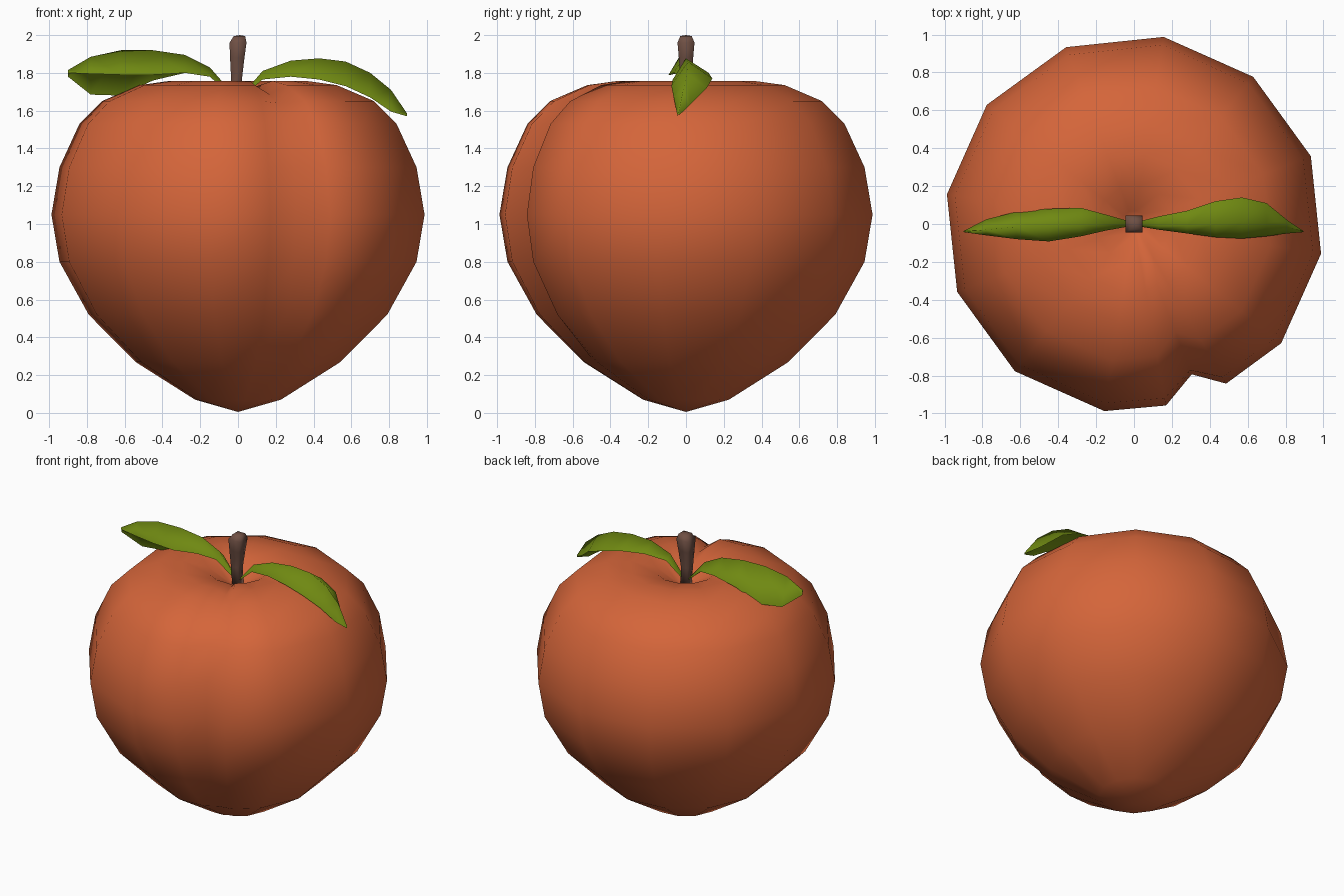
import bpy
import bmesh
from math import cos, sin, radians

cube = bpy.data.objects.get("Cube")
if cube:
    bpy.data.objects.remove(cube, do_unlink=True)


def make_material(name, color):
    mat = bpy.data.materials.new(name)
    mat.use_nodes = True
    mat.diffuse_color = (*color, 1)
    bsdf = mat.node_tree.nodes["Principled BSDF"]
    bsdf.inputs["Base Color"].default_value = (*color, 1)
    bsdf.inputs["Roughness"].default_value = 0.8
    return mat


def finish(bm, name, material):
    """Turn the bmesh into a smooth shaded object."""
    for face in bm.faces:
        face.smooth = True
    mesh = bpy.data.meshes.new(name)
    bm.to_mesh(mesh)
    bm.free()
    mesh.materials.append(material)
    obj = bpy.data.objects.new(name, mesh)
    bpy.context.scene.collection.objects.link(obj)
    return obj


def bridge(bm, lower, upper, closed=True):
    """Join two rows of vertices with quads."""
    count = len(lower)
    for i in range(count if closed else count - 1):
        j = (i + 1) % count
        bm.faces.new((lower[i], lower[j], upper[j], upper[i]))


def fan(bm, ring, point, flip=False):
    """Close a ring of vertices onto one point."""
    tip = bm.verts.new(point)
    for i, vert in enumerate(ring):
        following = ring[(i + 1) % len(ring)]
        bm.faces.new((following, vert, tip) if flip else (vert, following, tip))


skin = make_material("peach_orange", (0.66, 0.13, 0.042))
leaf_green = make_material("leaf_green", (0.16, 0.25, 0.006))
bark = make_material("stem_brown", (0.16, 0.08, 0.058))

# Fruit: twelve-sided lathe, with the seam column pulled inwards
# Each ring: radius, height, seam depth, seam drop
RINGS = [
    (0.23, 0.07, 0.01, 0), (0.55, 0.27, 0.03, 0), (0.8, 0.52, 0.08, 0),
    (0.957, 0.8, 0.13, 0), (1.0, 1.05, 0.15, 0), (0.957, 1.3, 0.13, 0),
    (0.85, 1.53, 0.12, 0), (0.73, 1.65, 0.12, 0.01), (0.53, 1.735, 0.06, 0.05),
    (0.37, 1.757, 0.03, 0.05), (0.2, 1.73, 0, 0.03), (0.07, 1.65, 0, 0),
]
SEAM = -69
columns = sorted([SEAM + 30 * k for k in range(12)] + [SEAM - 11, SEAM + 9])

bm = bmesh.new()
previous = None
for radius, height, depth, drop in RINGS:
    ring = []
    for angle in columns:
        r, z = radius, height
        if angle == SEAM:
            r, z = r - depth, z - drop
        elif abs(angle - SEAM) < 20:
            r -= depth * 0.18
        a = radians(angle)
        ring.append(bm.verts.new((r * cos(a), r * sin(a), z)))
    if previous:
        bridge(bm, previous, ring)
    else:
        fan(bm, ring, (0, 0, 0.005), flip=True)
    previous = ring
fan(bm, previous, (0, 0, 1.62))
finish(bm, "fruit", skin)

# Stem: square rod that flares towards its tip
STEM = [(0.0, 1.6, 0.026), (-0.008, 1.76, 0.028), (-0.004, 1.88, 0.038),
        (0.0, 1.96, 0.045), (0.008, 1.995, 0.03)]
bm = bmesh.new()
previous = None
for x, z, half in STEM:
    ring = [bm.verts.new((x + sx * half, sy * half, z))
            for sx, sy in ((-1, -1), (1, -1), (1, 1), (-1, 1))]
    if previous:
        bridge(bm, previous, ring)
    else:
        bm.faces.new(ring[::-1])
    previous = ring
fan(bm, previous, (0.01, 0, 2.0))
finish(bm, "stem", bark)


# Leaves: thin folded sheets with a raised midrib
def make_leaf(name, side, stations):
    """Each station: distance out, then (y, z) of front edge, midrib, back edge."""
    bm = bmesh.new()
    previous = None
    for out, *edges in stations:
        row = [bm.verts.new((side * out, y, z)) for y, z in edges]
        if previous:
            bridge(bm, previous, row, closed=False)
        previous = row
    bmesh.ops.recalc_face_normals(bm, faces=bm.faces)
    # Keep the upper surface facing up
    if sum(face.normal.z for face in bm.faces) < 0:
        bmesh.ops.reverse_faces(bm, faces=bm.faces)
    finish(bm, name, leaf_green)


make_leaf("left_leaf", 1, [
    (0.01, (-0.01, 1.66), (0, 1.67), (0.01, 1.66)),
    (0.13, (-0.03, 1.765), (-0.01, 1.81), (0.04, 1.78)),
    (0.28, (-0.05, 1.78), (-0.01, 1.865), (0.07, 1.8)),
    (0.43, (-0.07, 1.765), (0.0, 1.877), (0.12, 1.8)),
    (0.57, (-0.077, 1.73), (0.01, 1.86), (0.14, 1.77)),
    (0.7, (-0.065, 1.67), (0.005, 1.8), (0.11, 1.72)),
    (0.81, (-0.05, 1.595), (-0.015, 1.71), (0.02, 1.63)),
    (0.895, (-0.043, 1.57), (-0.04, 1.585), (-0.037, 1.575)),
])
make_leaf("right_leaf", -1, [
    (0.01, (-0.01, 1.66), (0, 1.67), (0.01, 1.66)),
    (0.15, (-0.035, 1.78), (0.0, 1.83), (0.05, 1.78)),
    (0.28, (-0.065, 1.8), (-0.005, 1.895), (0.085, 1.8)),
    (0.45, (-0.092, 1.79), (-0.01, 1.92), (0.08, 1.76)),
    (0.62, (-0.08, 1.79), (-0.015, 1.92), (0.065, 1.68)),
    (0.78, (-0.06, 1.795), (-0.03, 1.885), (0.025, 1.685)),
    (0.9, (-0.043, 1.8), (-0.04, 1.815), (-0.037, 1.78)),
])
